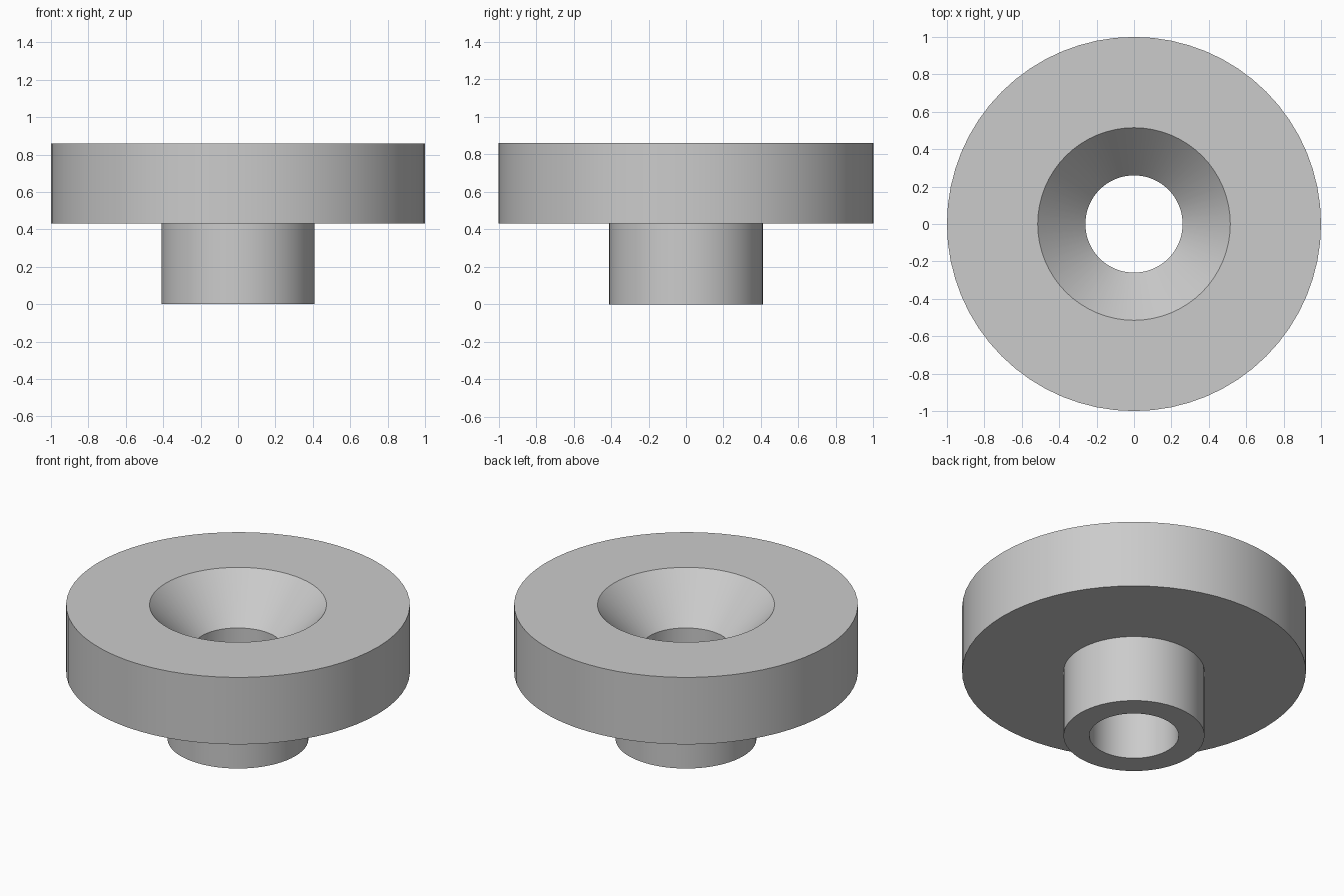
import bpy
import bmesh
import math
from mathutils import Matrix

cube = bpy.data.objects.get("Cube")
if cube:
    bpy.data.objects.remove(cube, do_unlink=True)

SEGMENTS = 64

# Plain grey material
grey = bpy.data.materials.new("plain_grey")
grey.use_nodes = True
colour = (0.6, 0.6, 0.6, 1.0)
grey.diffuse_color = colour
grey.node_tree.nodes["Principled BSDF"].inputs["Base Color"].default_value = colour

# Closed section (radius, height): stem, flange, countersink, through hole
section = [
    (0.26, 0.0), (0.41, 0.0), (0.41, 0.43), (1.0, 0.43),
    (1.0, 0.86), (0.515, 0.86), (0.26, 0.59),
]


def lathe(name, profile, material):
    """Revolve a closed section around z."""
    bm = bmesh.new()
    verts = [bm.verts.new((r, 0, z)) for r, z in profile]
    edges = [bm.edges.new((a, b)) for a, b in zip(verts, verts[1:] + verts[:1])]
    bmesh.ops.spin(bm, geom=verts + edges, cent=(0, 0, 0), axis=(0, 0, 1),
                   angle=math.tau, steps=SEGMENTS, use_merge=True)
    bmesh.ops.remove_doubles(bm, verts=bm.verts, dist=0.0001)
    bmesh.ops.recalc_face_normals(bm, faces=bm.faces)
    mesh = bpy.data.meshes.new(name)
    bm.to_mesh(mesh)
    bm.free()
    mesh.materials.append(material)
    obj = bpy.data.objects.new(name, mesh)
    bpy.context.collection.objects.link(obj)
    return obj


# Flanged bushing, smooth around with sharp rims
bushing = lathe("flanged_bushing", section, grey)
bpy.ops.object.select_all(action="DESELECT")
bushing.select_set(True)
bpy.context.view_layer.objects.active = bushing
bpy.ops.object.shade_smooth_by_angle(angle=math.radians(30))
